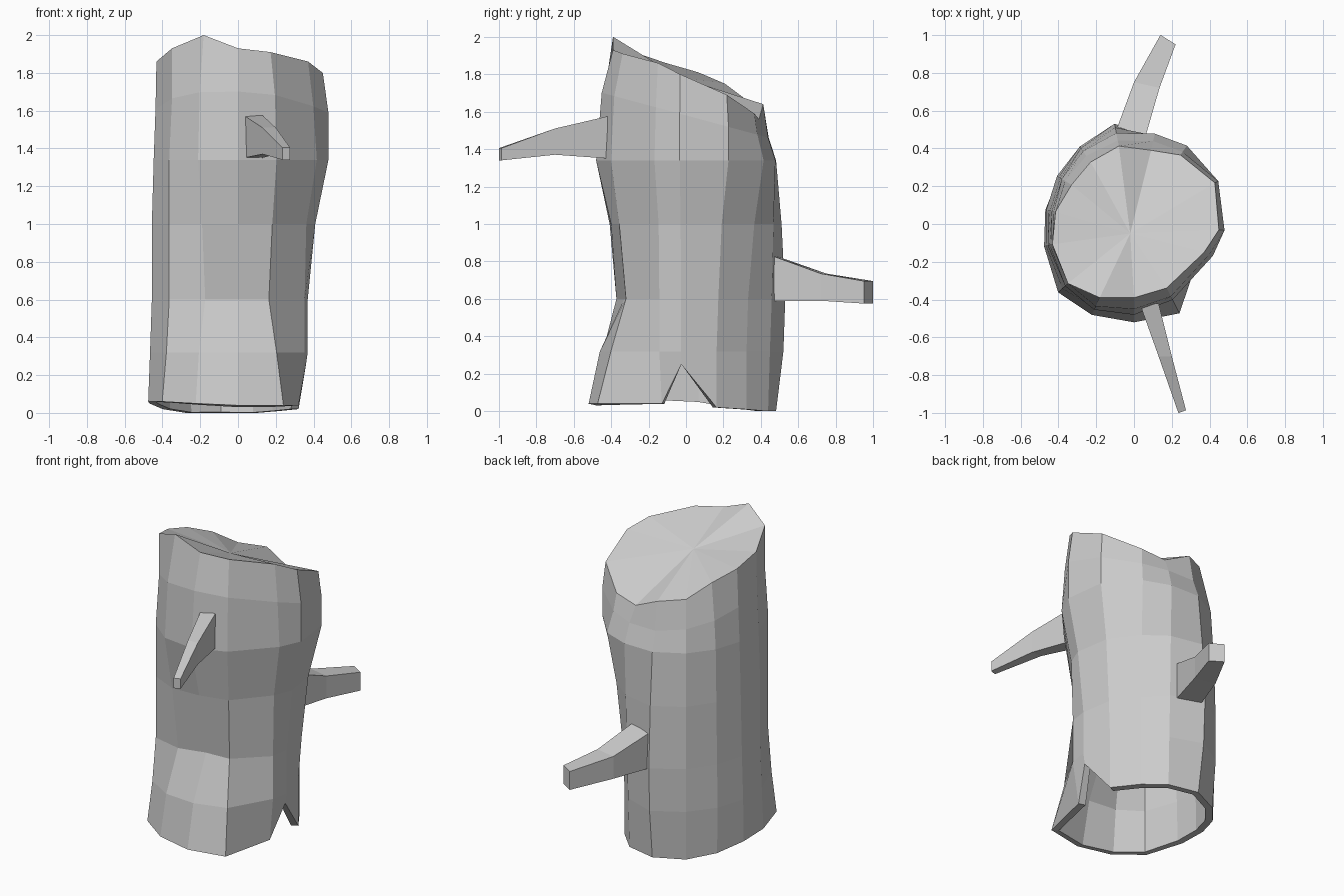
import bpy, bmesh
from math import cos, sin, radians

if "Cube" in bpy.data.objects:
    bpy.data.objects.remove(bpy.data.objects["Cube"])

# Column directions around the trunk (0 = right, 90 = back)
ANGLES = [356, 27, 56, 77, 101, 125, 148, 171, 194, 222, 245, 270, 297, 338]
# Radii of each cross-section in those directions, bottom to top
RADII = [
    [.36, .36, .39, .45, .49, .48, .47, .475, .49, .54, .53, .52, .53, .345],
    [.37, .36, .39, .46, .53, .50, .48, .47, .48, .51, .49, .46, .45, .38],
    [.37, .38, .40, .47, .54, .50, .47, .46, .47, .49, .41, .33, .36, .38],
    [.41, .42, .44, .48, .52, .49, .46, .45, .47, .49, .45, .40, .40, .39],
    [.48, .50, .50, .49, .49, .47, .45, .44, .46, .49, .50, .48, .45, .45],
    [.48, .50, .46, .45, .45, .44, .43, .43, .45, .47, .48, .45, .43, .43],
    [.45, .48, .44, .40, .42, .40, .39, .42, .445, .47, .43, .39, .38, .40],
]
FOOT_Z = [.25, .02, .01, 0, 0, 0, .02, .05, .06, .06, .05, .04, .04, .04]
RIM_Z = [1.80, 1.69, 1.59, 1.56, 1.64, 1.66, 1.75, 1.81, 1.86, 1.93, 2.0, 1.93, 1.91, 1.86]
MID_Z = [.32, .60, 1.0, 1.34]


def add_object(name, bm):
    bmesh.ops.recalc_face_normals(bm, faces=bm.faces)
    mesh = bpy.data.meshes.new(name)
    bm.to_mesh(mesh)
    bm.free()
    obj = bpy.data.objects.new(name, mesh)
    bpy.context.collection.objects.link(obj)
    return obj


def bridge(bm, rings):
    for a, b in zip(rings, rings[1:]):
        n = len(a)
        for i in range(n):
            j = (i + 1) % n
            bm.faces.new((a[i], a[j], b[j], b[i]))


# Hollow trunk: lofted rings, raised foot vertex gives the notch
bm = bmesh.new()
rings = []
for level, radii in enumerate(RADII):
    ring = []
    for k, (ang, r) in enumerate(zip(ANGLES, radii)):
        x, y = r * cos(radians(ang)), r * sin(radians(ang))
        if level == 0:
            z = FOOT_Z[k]
        elif level == 6:
            z = RIM_Z[k]
        elif level == 5:
            z = 1.58 - 0.27 * y
        else:
            z = MID_Z[level - 1]
        ring.append(bm.verts.new((x, y, z)))
    rings.append(ring)
bridge(bm, rings)

# Slanted cut top, fanned from the heart
heart = bm.verts.new((-.02, -.05, 1.79))
top = rings[-1]
for i in range(len(top)):
    bm.faces.new((top[i], top[(i + 1) % len(top)], heart))
trunk = add_object("trunk", bm)
# Orient outward by the cap before thickening
if trunk.data.polygons[-1].normal.z < 0:
    trunk.data.flip_normals()
wall = trunk.modifiers.new("wall", 'SOLIDIFY')
wall.thickness = 0.045
wall.offset = -1


# Branch stubs: tapered four-sided lofts; section = left xy, right xy, low z, high z
def branch(name, sections):
    bm = bmesh.new()
    rings = []
    for lx, ly, rx, ry, lo, hi in sections:
        pts = [(lx, ly, lo), (rx, ry, lo), (rx, ry, hi), (lx, ly, hi)]
        rings.append([bm.verts.new(p) for p in pts])
    bridge(bm, rings)
    bm.faces.new(rings[0])
    bm.faces.new(rings[-1])
    return add_object(name, bm)


branch("front_branch", [
    (.03, -.42, .13, -.42, 1.35, 1.575),
    (.13, -.70, .20, -.70, 1.37, 1.51),
    (.235, -1.0, .275, -.985, 1.34, 1.405),
])
branch("back_branch", [
    (-.10, .48, .06, .46, .59, .83),
    (.0, .75, .135, .72, .59, .735),
    (.14, 1.0, .22, .95, .575, .695),
])
